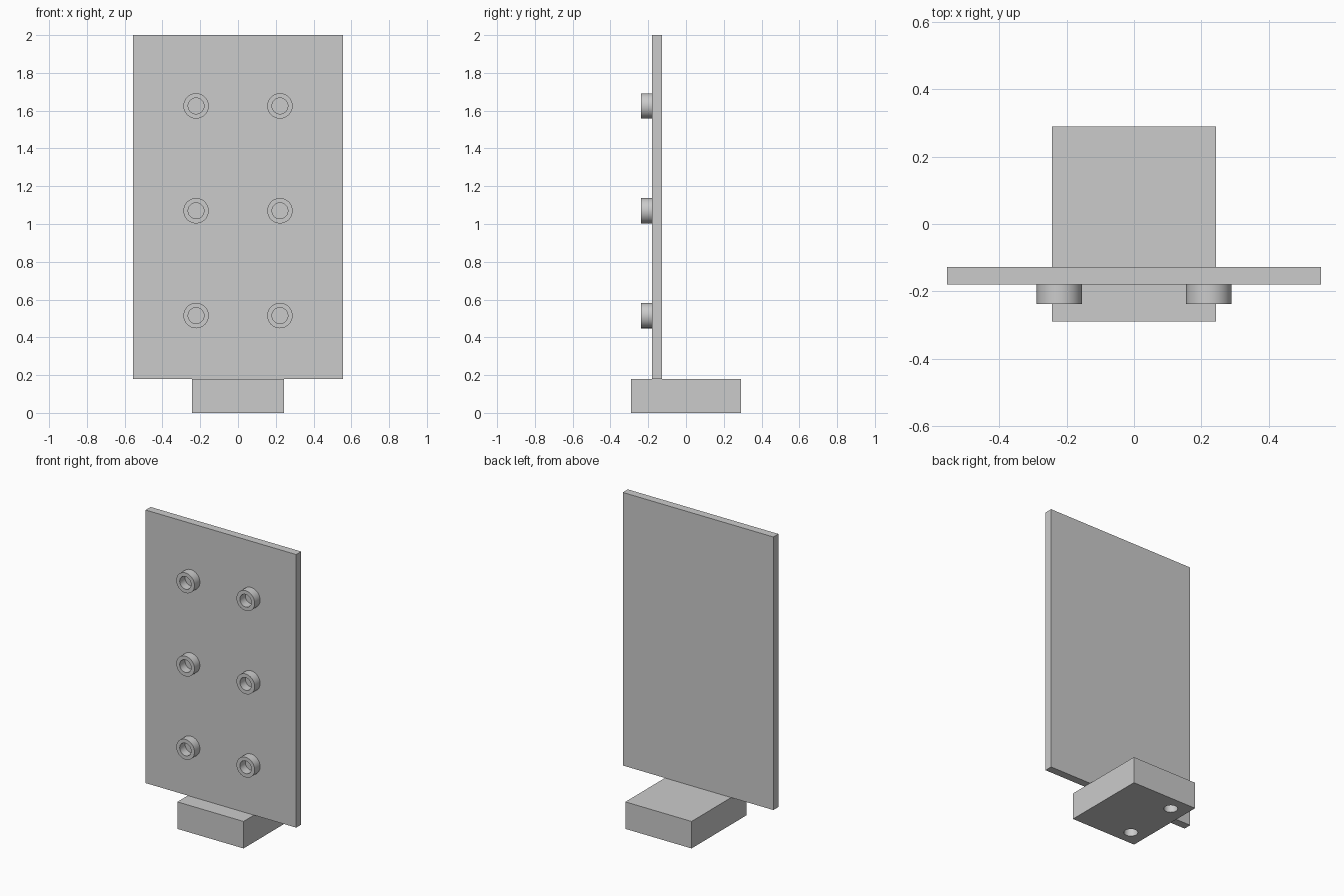
import bpy
import bmesh
import math
from mathutils import Matrix, Vector

if "Cube" in bpy.data.objects:
    bpy.data.objects.remove(bpy.data.objects["Cube"], do_unlink=True)

# Single grey finish
grey = bpy.data.materials.new("plain grey")
grey.use_nodes = True
colour = (0.6, 0.6, 0.6, 1)
grey.diffuse_color = colour
grey.node_tree.nodes["Principled BSDF"].inputs["Base Color"].default_value = colour


def add_object(name, bm):
    bmesh.ops.recalc_face_normals(bm, faces=bm.faces)
    mesh = bpy.data.meshes.new(name)
    bm.to_mesh(mesh)
    bm.free()
    mesh.materials.append(grey)
    obj = bpy.data.objects.new(name, mesh)
    bpy.context.collection.objects.link(obj)
    return obj


def select_only(obj):
    bpy.ops.object.select_all(action="DESELECT")
    obj.select_set(True)
    bpy.context.view_layer.objects.active = obj


def box(name, low, high):
    low, high = Vector(low), Vector(high)
    bm = bmesh.new()
    place = Matrix.Translation((low + high) / 2) @ Matrix.Diagonal((*(high - low), 1))
    bmesh.ops.create_cube(bm, size=1, matrix=place)
    return add_object(name, bm)


def collar(name, x, z, inner=0.042, outer=0.067, front=-0.237, back=-0.18):
    # Square-section ring spun around an axis facing forward
    bm = bmesh.new()
    profile = [(inner, front), (outer, front), (outer, back), (inner, back)]
    verts = [bm.verts.new((x + r, y, z)) for r, y in profile]
    edges = [bm.edges.new((verts[i], verts[(i + 1) % 4])) for i in range(4)]
    bmesh.ops.spin(bm, geom=verts + edges, cent=(x, 0, z), axis=(0, 1, 0),
                   angle=math.tau, steps=48)
    bmesh.ops.remove_doubles(bm, verts=bm.verts, dist=0.0001)
    obj = add_object(name, bm)
    select_only(obj)
    bpy.ops.object.shade_smooth_by_angle(angle=math.radians(30))


# Upright panel and foot block
panel = box("panel", (-0.555, -0.18, 0.18), (0.555, -0.127, 2))
base = box("base_block", (-0.244, -0.29, 0), (0.244, 0.29, 0.18))

# Two blind holes in the underside of the block
bm = bmesh.new()
for y in (-0.19, 0.19):
    bmesh.ops.create_cone(bm, cap_ends=True, segments=48, radius1=0.043, radius2=0.043,
                          depth=0.24, matrix=Matrix.Translation((-0.134, y, 0)))
cutter = add_object("hole_cutter", bm)
cutter.hide_render = True
cut = base.modifiers.new("holes", "BOOLEAN")
cut.operation = "DIFFERENCE"
cut.solver = "EXACT"
cut.object = cutter
select_only(base)
bpy.ops.object.modifier_apply(modifier=cut.name)
bpy.data.objects.remove(cutter, do_unlink=True)
select_only(base)
bpy.ops.object.shade_smooth_by_angle(angle=math.radians(30))

# Hollow collars on the front of the panel
for row, z in (("lower", 0.515), ("middle", 1.07), ("upper", 1.625)):
    for side, x in (("left", 0.222), ("right", -0.222)):
        collar(f"{row}_{side}_collar", x, z)
